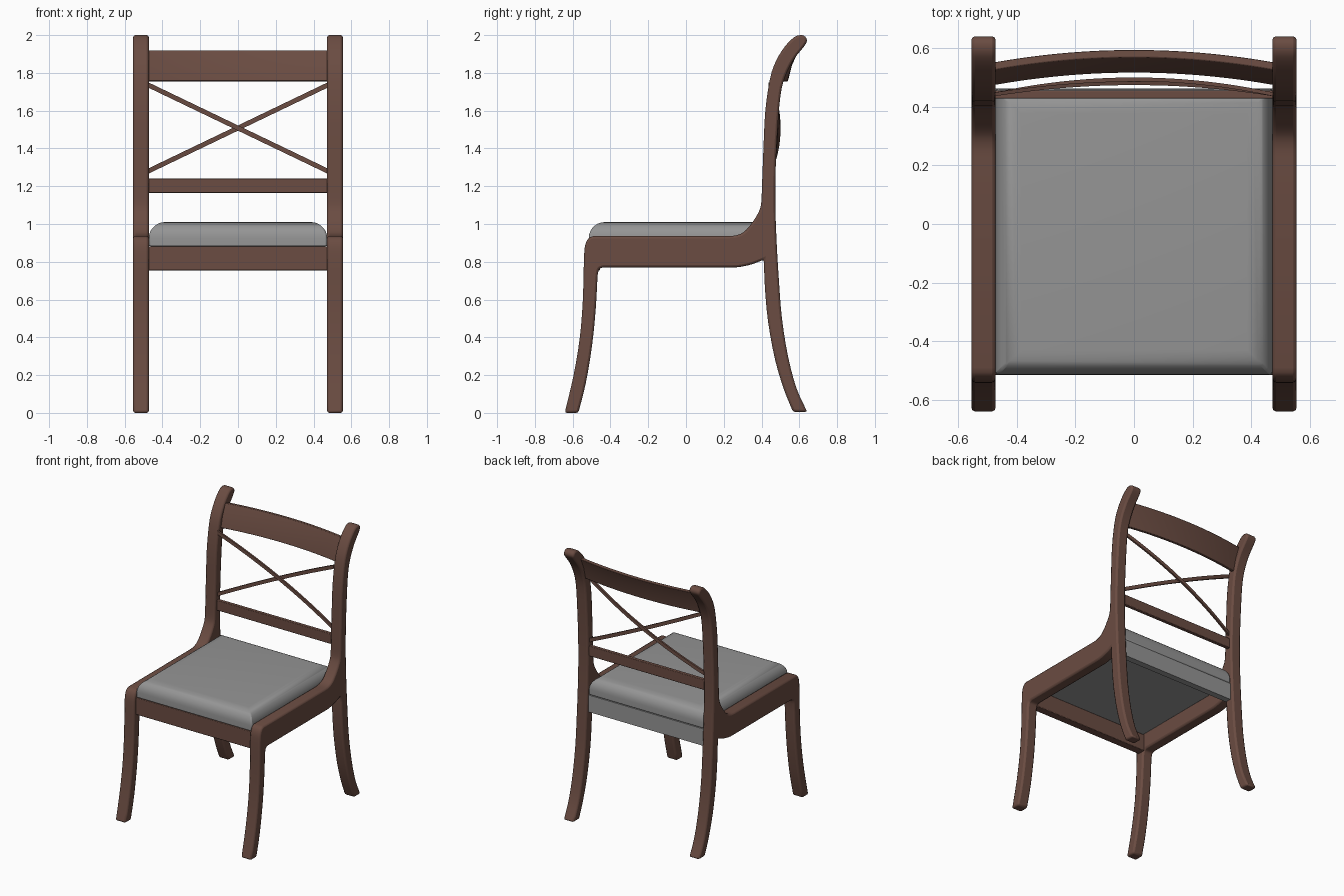
import bpy, bmesh, math
from mathutils import Vector

if "Cube" in bpy.data.objects:
    bpy.data.objects.remove(bpy.data.objects["Cube"])


def material(name, rgb):
    m = bpy.data.materials.new(name)
    m.diffuse_color = (*rgb, 1)
    m.use_nodes = True
    m.node_tree.nodes["Principled BSDF"].inputs["Base Color"].default_value = m.diffuse_color
    return m


WOOD = material("brown wood", (0.145, 0.072, 0.054))
FABRIC = material("grey fabric", (0.30, 0.30, 0.30))


def finish(name, bm, mat, bevel=0.0, segments=2):
    bmesh.ops.recalc_face_normals(bm, faces=bm.faces[:])
    me = bpy.data.meshes.new(name)
    bm.to_mesh(me)
    bm.free()
    me.materials.append(mat)
    ob = bpy.data.objects.new(name, me)
    bpy.context.collection.objects.link(ob)
    if bevel:
        mod = ob.modifiers.new("soft edges", 'BEVEL')
        mod.width, mod.segments = bevel, segments
        mod.limit_method, mod.angle_limit = 'ANGLE', math.radians(50)
    bpy.ops.object.select_all(action='DESELECT')
    ob.select_set(True)
    bpy.context.view_layer.objects.active = ob
    bpy.ops.object.shade_smooth_by_angle(angle=math.radians(40))
    return ob


def spline(pts, n=3):
    """Smooth curve through the points, without its last point."""
    p = [Vector(q) for q in pts]
    p = [2 * p[0] - p[1]] + p + [2 * p[-1] - p[-2]]
    out = []
    for a, b, c, d in zip(p, p[1:], p[2:], p[3:]):
        for i in range(n):
            t = i / n
            out.append(0.5 * (2 * b + (c - a) * t + (2 * a - 5 * b + 4 * c - d) * t * t
                              + (3 * b - a - 3 * c + d) * t ** 3))
    return out


def box(name, lo, hi, mat, bevel=0.0):
    bm = bmesh.new()
    bmesh.ops.create_cube(bm, size=1)
    for v in bm.verts:
        v.co = [(l + h) / 2 + c * (h - l) for l, h, c in zip(lo, hi, v.co)]
    return finish(name, bm, mat, bevel)


def sweep(name, section, mat, half=0.475, steps=24, bevel=0.0):
    """Loft a (y, z) section, given as a function of x, from side to side."""
    bm = bmesh.new()
    rings = []
    for i in range(steps + 1):
        x = -half + 2 * half * i / steps
        rings.append([bm.verts.new((x, y, z)) for y, z in section(x)])
    for a, b in zip(rings, rings[1:]):
        for j in range(len(a)):
            k = (j + 1) % len(a)
            bm.faces.new((a[j], a[k], b[k], b[j]))
    bm.faces.new(rings[0])
    bm.faces.new(rings[-1])
    return finish(name, bm, mat, bevel)


# Side frame outline (y, z): smooth runs that meet at corners
RUNS = [
    # front leg, inner edge
    [(-0.57, 0), (-0.53, 0.16), (-0.497, 0.36), (-0.478, 0.55), (-0.468, 0.73)],
    [(-0.468, 0.73), (-0.46, 0.76), (-0.44, 0.77)],
    # underside of the seat rail
    [(0.23, 0.77), (0.28, 0.772), (0.35, 0.787), (0.412, 0.812)],
    # back leg, front edge
    [(0.412, 0.812), (0.418, 0.66), (0.435, 0.48), (0.472, 0.28), (0.52, 0.12), (0.567, 0.005)],
    # back leg and upright, back edge, up round the scroll and down the front
    [(0.642, 0.005), (0.585, 0.13), (0.54, 0.30), (0.508, 0.50), (0.492, 0.70), (0.48, 0.90),
     (0.473, 1.10), (0.475, 1.30), (0.485, 1.50), (0.50, 1.68), (0.525, 1.78), (0.57, 1.87),
     (0.625, 1.94), (0.64, 1.97), (0.63, 1.993), (0.605, 2.0), (0.57, 1.987), (0.52, 1.935),
     (0.475, 1.86), (0.445, 1.77), (0.42, 1.60), (0.41, 1.40), (0.403, 1.22), (0.398, 1.11),
     (0.383, 1.06), (0.345, 1.0), (0.305, 0.957), (0.265, 0.94), (0.225, 0.936)],
    # front knee and front edge of the front leg
    [(-0.49, 0.936), (-0.515, 0.925), (-0.533, 0.89), (-0.54, 0.82), (-0.546, 0.60),
     (-0.562, 0.40), (-0.595, 0.20), (-0.642, 0)],
]

outline = []
for run in RUNS:
    for q in spline(run) + [Vector(run[-1])]:
        if not outline or (q - outline[-1]).length > 1e-4:
            outline.append(q)

# Left and right side frames
for side, sx in (("left", -1), ("right", 1)):
    bm = bmesh.new()
    a = [bm.verts.new((sx * 0.472, y, z)) for y, z in outline]
    b = [bm.verts.new((sx * 0.555, y, z)) for y, z in outline]
    bm.faces.new(a)
    bm.faces.new(b)
    for i in range(len(a)):
        j = (i + 1) % len(a)
        bm.faces.new((a[i], a[j], b[j], b[i]))
    finish(side + "_side_frame", bm, WOOD, bevel=0.012)

# Front seat rail, lower back rail and fabric-covered rear rail
box("front_rail", (-0.475, -0.515, 0.755), (0.475, -0.455, 0.882), WOOD, 0.004)
box("lower_back_rail", (-0.475, 0.428, 1.165), (0.475, 0.456, 1.24), WOOD, 0.004)
box("rear_rail", (-0.475, 0.415, 0.755), (0.475, 0.462, 0.88), FABRIC)

# Seat cushion with a padded top edge
bm = bmesh.new()
bmesh.ops.create_cube(bm, size=1)
for v in bm.verts:
    v.co = (v.co.x * 0.944, -0.0265 + v.co.y * 0.977, 0.946 + v.co.z * 0.128)
top = [e for e in bm.edges if all(v.co.z > 0.95 for v in e.verts)]
bmesh.ops.bevel(bm, geom=top, offset=0.085, segments=7, profile=0.5, affect='EDGES')
for v in bm.verts:  # widen the flat part of the roll a little
    if v.co.z > 0.92:
        v.co.z = 0.92 + (v.co.z - 0.92) * 1.0
finish("seat_cushion", bm, FABRIC, bevel=0.008)


# Curved, tilted top rail
def top_rail(x):
    d = 0.042 * (1 - (x / 0.475) ** 2)
    return [(0.474 + d, 1.757), (0.497 + d, 1.755), (0.519 + d, 1.84), (0.553 + d, 1.917),
            (0.527 + d, 1.92), (0.494 + d, 1.84)]


sweep("top_rail", top_rail, WOOD, bevel=0.003)

# Bowed crossing braces, one just behind the other
for name, slope, y0 in (("falling_brace", -1, 0.474), ("rising_brace", 1, 0.487)):
    def brace(x, s=slope, y0=y0):
        y = y0 - (y0 - 0.436) * (x / 0.475) ** 2
        z = 1.508 + s * 0.228 * x / 0.475
        return [(y, z - 0.014), (y + 0.013, z - 0.014), (y + 0.013, z + 0.014), (y, z + 0.014)]
    sweep(name, brace, WOOD)
